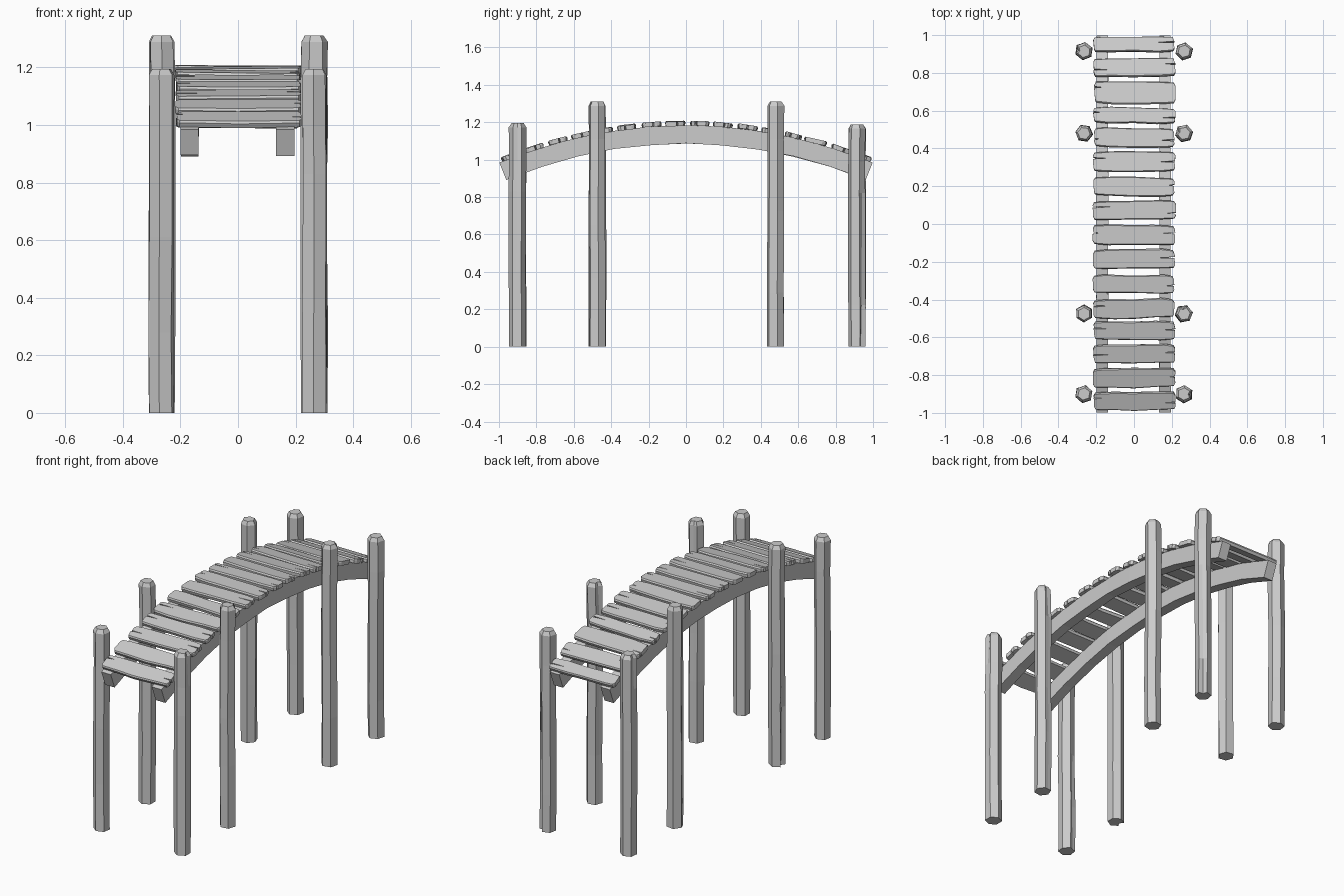
import bpy, bmesh, math, random
from mathutils import Matrix, Vector

if "Cube" in bpy.data.objects:
    bpy.data.objects.remove(bpy.data.objects["Cube"])

random.seed(7)
R = random.uniform


def make_object(name, bm):
    bmesh.ops.recalc_face_normals(bm, faces=bm.faces)
    mesh = bpy.data.meshes.new(name)
    bm.to_mesh(mesh)
    bm.free()
    ob = bpy.data.objects.new(name, mesh)
    bpy.context.collection.objects.link(ob)
    return ob


def loft(bm, rings):
    """Skin closed rings with equal point counts and cap both ends."""
    vs = [[bm.verts.new(p) for p in ring] for ring in rings]
    n = len(vs[0])
    for a, b in zip(vs, vs[1:]):
        for i in range(n):
            j = (i + 1) % n
            bm.faces.new((a[i], a[j], b[j], b[i]))
    bm.faces.new(vs[0][::-1])
    bm.faces.new(vs[-1])


def arch(y):
    """Height of the top of the arched beams."""
    return 1.184 - 0.2 * y * y


# Hexagonal posts with chamfered tops, slight wobble and one split face
def post(name, x, y, top):
    bm = bmesh.new()
    turn = R(0, math.pi / 3)
    split = random.randrange(6)
    zs = [0, 0.3 + R(-.1, .1), 0.72 + R(-.12, .12), top - 0.2, top - 0.022, top]
    depths = random.choice([[.6, .75, .98, .98, .98, .98],
                            [.98, .98, .98, .98, .75, .75],
                            [.98, .8, .98, .98, .98, .98]])
    rings = []
    for k, z in enumerate(zs):
        r = 0.047 if k < 5 else 0.034
        dx, dy = (R(-.003, .003), R(-.003, .003)) if 0 < k < 4 else (0, 0)
        ring = []
        for i in range(6):
            a = turn + i * math.pi / 3
            rr = r * (1 + R(-.05, .03))
            ring.append((x + dx + rr * math.cos(a), y + dy + rr * math.sin(a), z))
            if i == split:
                inner = r * math.cos(math.pi / 6) * depths[k]
                a += math.pi / 6
                ring.append((x + dx + inner * math.cos(a), y + dy + inner * math.sin(a), z))
        rings.append(ring)
    loft(bm, rings)
    make_object(name, bm)


for side, sx in (("left", -1), ("right", 1)):
    for i, (y, top) in enumerate([(-.9, 1.195), (-.475, 1.31), (.48, 1.31), (.915, 1.188)]):
        post(f"{side}_post_{i + 1}", sx * 0.265, y, top)

# Two arched beams, square section following the curve
for side, cx in (("left", -0.168), ("right", 0.164)):
    bm = bmesh.new()
    rings = []
    for k in range(11):
        y = -0.998 + 1.996 * k / 10
        n = Vector((0, 0.4 * y, 1)).normalized()
        t = Vector((cx, y, arch(y)))
        b = t - n * (0.098 + R(-.003, .003))
        w = 0.031 + R(-.002, .002)
        e = Vector((w, 0, 0))
        rings.append([b - e, b + e, t + e, t - e])
    loft(bm, rings)
    make_object(f"{side}_arched_beam", bm)


# Rough planks with splits in the ends
def plank(name, y, width):
    h, L = width / 2, 0.217
    outline = []
    for s in (1, -1):
        end = L + R(-.006, .004)
        # long edge, then the cracked end
        outline += [(s * x, -s * (h + R(-.005, .004))) for x in (-.13 + R(-.03, .03), .0, .14 + R(-.03, .03))]
        outline += [(s * (end - .008), -s * h * .9), (s * end, -s * h * .6)]
        c = R(-.45, .3) * h
        if random.random() < .8:
            d = R(.03, .1)
            outline += [(s * (end - .003), s * (c - .004)), (s * (end - d), s * (c + R(-.003, .003))),
                        (s * end, s * (c + .004))]
        outline += [(s * (end + R(-.006, .002)), s * h * .6), (s * (end - .01), s * h * .9)]
    rings = [[(px, py * k, z) for px, py in outline]
             for z, k in ((-.003, .93), (.014, 1), (.022, .9))]
    bm = bmesh.new()
    loft(bm, rings)
    m = (Matrix.Translation((0, y, arch(y)))
         @ Matrix.Rotation(math.atan(-0.4 * y) + R(-.05, .05), 4, 'X')
         @ Matrix.Rotation(R(-.02, .02), 4, 'Z') @ Matrix.Rotation(R(-.01, .01), 4, 'Y'))
    bm.transform(m)
    make_object(name, bm)


widths = [.105, .11, .105, .105, .105, .10, .105, .11, .105, .10, .11, .105, .10, .085, .125, .11, .09]
centres = [-.932, -.81, -.685, -.56, -.445, -.318, -.186, -.058, .072, .196, .328,
           .455, .571, .693, .825, .947]
for i, y in enumerate(centres):
    w = widths[i] if i < 12 else (.085, .125, .11, .088)[i - 12]
    plank(f"deck_plank_{i + 1}", y, w)
